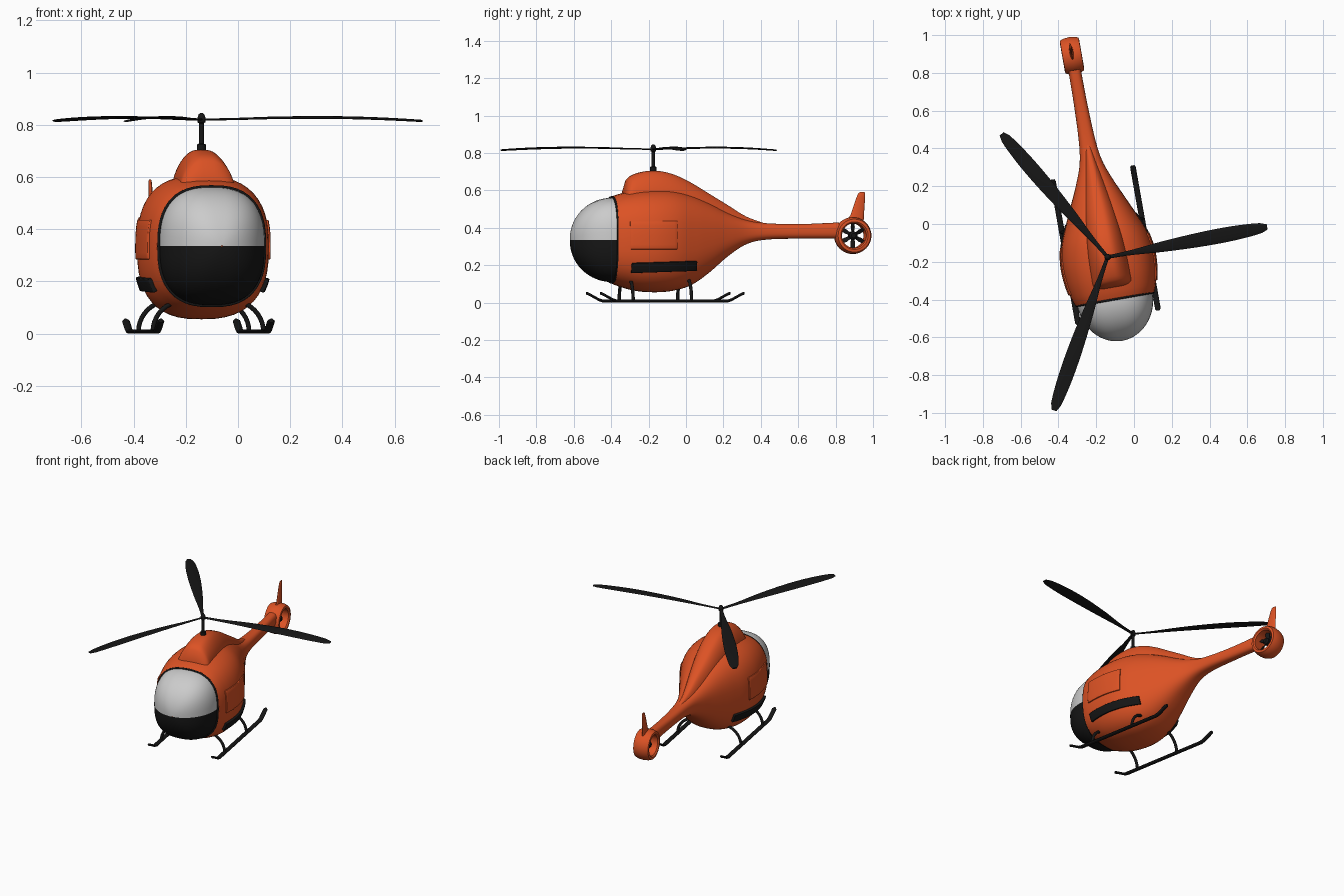
import bpy, bmesh
from math import sin, cos, pi, radians
from mathutils import Matrix, Vector

if "Cube" in bpy.data.objects:
    bpy.data.objects.remove(bpy.data.objects["Cube"])

# Local frame: origin under the rotor mast, +y to the tail; the craft is yawed 10 degrees
M = Matrix.Translation((-0.14, -0.175, 0)) @ Matrix.Rotation(radians(10), 4, 'Z')


def material(name, rgb):
    m = bpy.data.materials.new(name)
    m.diffuse_color = (*rgb, 1)
    m.use_nodes = True
    m.node_tree.nodes["Principled BSDF"].inputs["Base Color"].default_value = m.diffuse_color
    return m


ORANGE = material("orange_paint", (0.72, 0.085, 0.018))
BLACK = material("black", (0.008, 0.008, 0.008))
GLASS = material("pale_glass", (0.6, 0.6, 0.6))


def loft(name, rings, mat, around=True, along=False, caps=True, angle=40):
    """Skin a list of equal-length point rings."""
    n, k = len(rings[0]), len(rings)
    verts = [p for r in rings for p in r]
    faces = []
    for i in range(k if along else k - 1):
        a, b = i * n, ((i + 1) % k) * n
        for j in range(n if around else n - 1):
            j2 = (j + 1) % n
            faces.append((a + j, a + j2, b + j2, b + j))
    if caps and around and not along:
        faces += [tuple(range(n)), tuple(range((k - 1) * n, k * n))]
    me = bpy.data.meshes.new(name)
    me.from_pydata(verts, [], faces)
    bm = bmesh.new()
    bm.from_mesh(me)
    bmesh.ops.recalc_face_normals(bm, faces=bm.faces)
    bm.to_mesh(me)
    bm.free()
    me.shade_smooth()
    me.set_sharp_from_angle(angle=radians(angle))
    me.materials.append(mat)
    ob = bpy.data.objects.new(name, me)
    bpy.context.collection.objects.link(ob)
    ob.matrix_world = M
    return ob


def tube(name, pts, radius, mat, cyclic=False):
    cu = bpy.data.curves.new(name, 'CURVE')
    cu.dimensions = '3D'
    cu.bevel_depth, cu.bevel_resolution, cu.use_fill_caps = radius, 3, True
    sp = cu.splines.new('POLY')
    sp.points.add(len(pts) - 1)
    for q, p in zip(sp.points, pts):
        q.co = (*p, 1)
    sp.use_cyclic_u = cyclic
    cu.materials.append(mat)
    ob = bpy.data.objects.new(name, cu)
    bpy.context.collection.objects.link(ob)
    ob.matrix_world = M


def sample(table, s):
    """Smooth interpolation of table rows keyed by their first column."""
    i = max(j for j in range(len(table) - 1) if table[j][0] <= s + 1e-9)
    r = [table[max(0, min(len(table) - 1, i + d))] for d in (-1, 0, 1, 2)]
    h = r[2][0] - r[1][0]
    t = (s - r[1][0]) / h
    out = []
    for c in range(1, len(table[0])):
        m1 = (r[2][c] - r[0][c]) / (r[2][0] - r[0][0]) * h
        m2 = (r[3][c] - r[1][c]) / (r[3][0] - r[1][0]) * h
        out.append((2*t**3 - 3*t*t + 1) * r[1][c] + (t**3 - 2*t*t + t) * m1
                   + (3*t*t - 2*t**3) * r[2][c] + (t**3 - t*t) * m2)
    return out


def steps(a, b, n):
    return [a + (b - a) * i / n for i in range(n + 1)]


def sup(v, n):
    return (1 if v >= 0 else -1) * abs(v) ** (2 / n)


def section(y, w, lo, hi, n, angles):
    return [(w * sup(cos(a), n), y, (lo + hi) / 2 + (hi - lo) / 2 * sup(sin(a), n)) for a in angles]


N = 2.6
FULL = [2 * pi * i / 48 for i in range(48)]

# Fuselage and tail boom: y, half width, bottom, top
BODY = [(-0.225, .212, .103, .565), (-0.19, .226, .088, .579), (-0.1, .244, .063, .598),
        (0, .248, .055, .605), (0.1, .23, .062, .6), (0.2, .19, .092, .575), (0.3, .145, .16, .533),
        (0.4, .1, .245, .482), (0.5, .063, .31, .443), (0.6, .046, .335, .425),
        (0.8, .036, .342, .42), (1.005, .033, .343, .428)]
loft("fuselage", [section(s, *sample(BODY, s), N, FULL) for s in steps(-0.225, 1.005, 60)], ORANGE)

# Canopy: clear upper half and dark lower half
for name, start, mat in (("canopy_glass", 0, GLASS), ("nose_lower", pi, BLACK)):
    rings = []
    for a in steps(0, pi / 2 - 0.01, 16):
        c = cos(a)
        rings.append(section(-0.22 - 0.23 * sin(a), .203 * c, .335 - .226 * c, .335 + .226 * c,
                             N, steps(start, start + pi, 28)))
    loft(name, rings, mat, around=False)
tube("canopy_seal", section(-0.226, .206, .107, .563, N, FULL), .006, BLACK, True)

# Engine cowl: y, half width, top
COWL = [(-0.163, .08, .59), (-0.15, .088, .65), (-0.1, .088, .688), (0, .086, .705), (0.1, .08, .688),
        (0.2, .07, .643), (0.3, .058, .583), (0.4, .044, .523), (0.5, .03, .462), (0.6, .018, .425)]
rings = []
for s in steps(-0.163, 0.6, 40):
    w, top = sample(COWL, s)
    base = sample(BODY, s)[2] - 0.05
    rings.append([(w * sup(cos(a), 3.2) * (1.22 - 0.42 * sin(a)), s, base + (top - base) * sup(sin(a), 3.2))
                  for a in steps(0, pi, 24)])
loft("engine_cowl", rings, ORANGE, angle=55)


# Panels that follow the fuselage side
def side_panel(name, s0, s1, z0, z1, tilt, thick, mat):
    for side, label in ((1, "right"), (-1, "left")):
        rings = []
        for s in steps(s0, s1, 14):
            w, lo, hi = sample(BODY, s)
            ring = []
            for z in steps(z0, z1, 6):
                z += tilt * (s - s0)
                u = abs(z - (lo + hi) / 2) / ((hi - lo) / 2)
                ring.append((side * w * (1 - u ** N) ** (1 / N), s, z))
            rings.append(ring)
        ob = loft(name + "_" + label, rings, mat, around=False)
        mod = ob.modifiers.new("thickness", 'SOLIDIFY')
        mod.thickness, mod.offset = thick, 0
        mod = ob.modifiers.new("edge", 'BEVEL')
        mod.width, mod.segments = 0.003, 2


side_panel("side_door", -0.165, 0.09, .285, .435, 0, .014, ORANGE)
side_panel("side_step", -0.155, 0.2, .163, .212, .03, .03, BLACK)

# Ducted tail fan
FY, FZ = 1.083, .358
PROFILE = [(.066, -.044), (.074, -.052), (.088, -.05), (.096, -.03), (.099, 0),
           (.096, .03), (.088, .05), (.074, .052), (.066, .044)]
loft("tail_duct", [[(x, FY + r * cos(a), FZ + r * sin(a)) for r, x in PROFILE] for a in FULL],
     ORANGE, along=True)


def disc_x(x, r):
    return [(x, FY + r * cos(a), FZ + r * sin(a)) for a in FULL[::2]]


loft("fan_hub", [disc_x(-.03, .012), disc_x(-.02, .022), disc_x(.02, .022), disc_x(.03, .012)], BLACK)
for i in range(6):
    a = i * pi / 3 + pi / 6
    rings = []
    for r, w in ((.015, .007), (.045, .012), (.067, .009)):
        q = [(-.008, -w), (-.004, -w), (.008, w), (.004, w)]
        rings.append([(x, FY + r * cos(a) - t * sin(a), FZ + r * sin(a) + t * cos(a)) for x, t in q])
    loft(f"fan_blade_{i + 1}", rings, BLACK)

# Tail fin: z, leading edge, trailing edge, half thickness
rings = []
for z, y0, y1, t in ((.43, 1.045, 1.142, .012), (.47, 1.072, 1.144, .009), (.56, 1.102, 1.15, .006),
                     (.585, 1.114, 1.15, .005), (.59, 1.122, 1.146, .003)):
    m, h = (y0 + y1) / 2, (y1 - y0) / 2
    rings.append([(t * sin(a), m + h * cos(a), z) for a in FULL[::3]])
loft("tail_fin", rings, ORANGE)

# Rotor mast and head
loft("rotor_mast", [[(r * cos(a), r * sin(a), z) for a in FULL[::2]] for r, z in
                    ((.017, .68), (.017, .725), (.009, .728), (.009, .805), (.015, .81),
                     (.016, .825), (.011, .84), (.004, .845))], BLACK)

# Main rotor blades: distance, half chord, height
BLADE = [(.0, .009, .82), (.12, .013, .822), (.3, .028, .827), (.5, .038, .828), (.65, .039, .825),
         (.77, .033, .82), (.84, .024, .816), (.86, .014, .815)]
for i in range(3):
    rot = Matrix.Rotation(radians(0.7 + 120 * i), 3, 'Z')
    rings = []
    for r in steps(0, .86, 26):
        w, z = sample(BLADE, r)
        rings.append([rot @ Vector((r, w * cos(a), z + .004 * sin(a) + .1 * w * cos(a)))
                      for a in FULL[::4]])
    loft(f"rotor_blade_{i + 1}", rings, BLACK)

# Landing skids and bowed struts
SKID = [(-.325, .05), (-.315, .047), (-.255, .014), (-.235, .008), (.365, .008),
        (.385, .014), (.445, .047), (.455, .05)]
for side, label in ((1, "right"), (-1, "left")):
    rings = []
    for i, (y, z) in enumerate(SKID):
        w = .009 if i in (0, len(SKID) - 1) else .015
        rings.append([(side * .215 + w * cos(a), y, z + .008 * sin(a)) for a in FULL[::4]])
    loft("skid_" + label, rings, BLACK)
    for y, pos in ((-.147, "front"), (.17, "rear")):
        tube(f"strut_{pos}_{label}", [(side * (.095 + .12 * cos(a)), y, .008 + .117 * sin(a))
                                      for a in steps(0, pi / 2, 10)], .009, BLACK)
